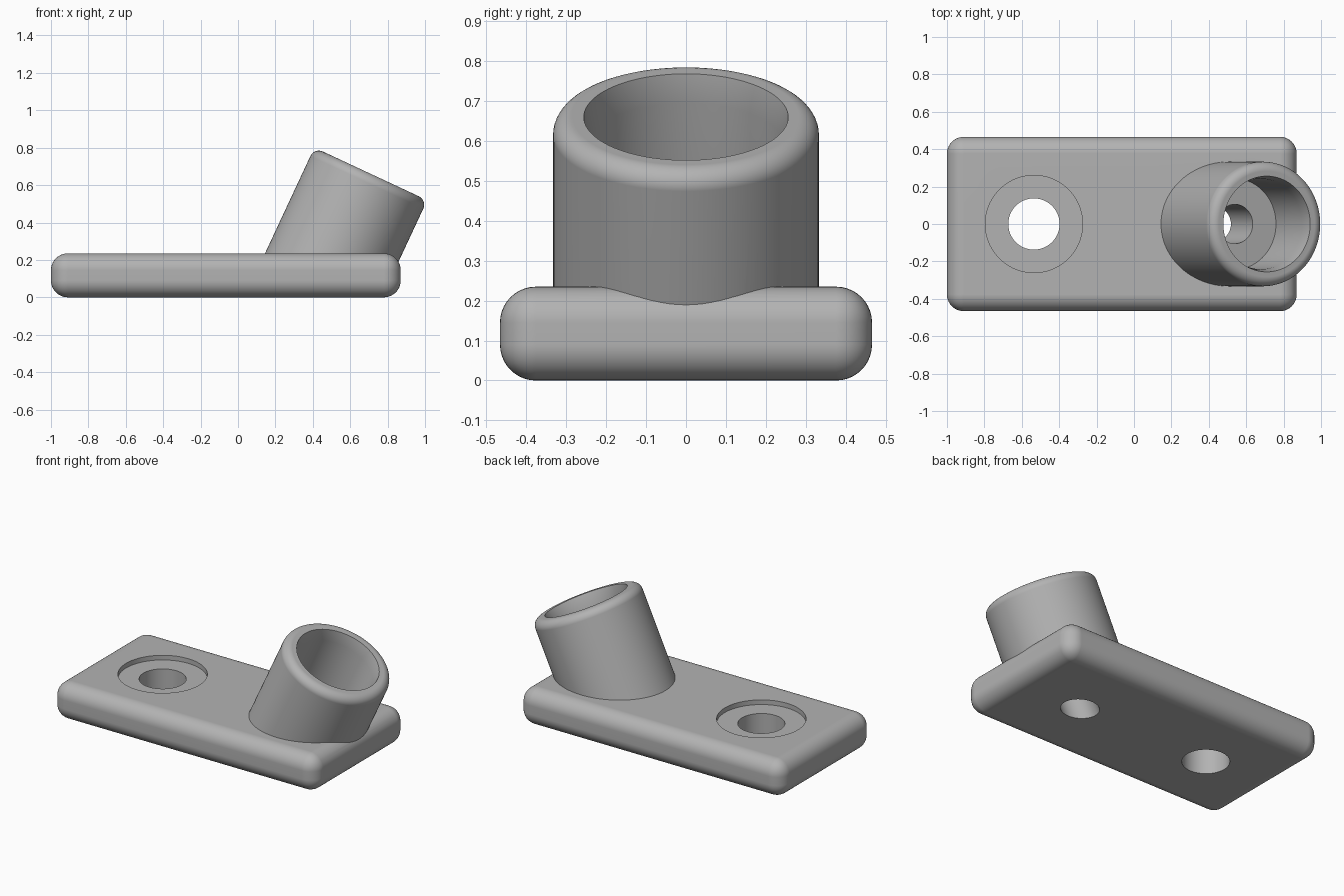
import bpy, bmesh
from math import cos, sin, pi, radians
from mathutils import Matrix, Vector

if "Cube" in bpy.data.objects:
    bpy.data.objects.remove(bpy.data.objects["Cube"])

TILT = radians(25)
RIM = Vector((0.71, 0, 0.66))              # centre of the socket mouth
AXIS = Vector((sin(TILT), 0, cos(TILT)))   # direction the socket points
TILTED = Matrix.Translation(RIM) @ Matrix.Rotation(TILT, 4, 'Y')

grey = bpy.data.materials.new("grey")
grey.use_nodes = True
grey.diffuse_color = (0.45, 0.45, 0.45, 1)
grey.node_tree.nodes["Principled BSDF"].inputs["Base Color"].default_value = grey.diffuse_color


def make_object(name, bm):
    bmesh.ops.recalc_face_normals(bm, faces=bm.faces)
    mesh = bpy.data.meshes.new(name)
    bm.to_mesh(mesh)
    bm.free()
    mesh.materials.append(grey)
    ob = bpy.data.objects.new(name, mesh)
    bpy.context.collection.objects.link(ob)
    return ob


def lathe(name, profile, matrix, floor=None, sides=96):
    """Closed solid turned from (radius, height) points, bottom to top."""
    bm = bmesh.new()
    rings = [[bm.verts.new(matrix @ Vector((r * cos(2 * pi * i / sides), r * sin(2 * pi * i / sides), z)))
              for i in range(sides)] for r, z in profile]
    if floor is not None:                  # slide the lowest ring along the axis to a level plane
        for v in rings[0]:
            v.co += AXIS * ((floor - v.co.z) / AXIS.z)
    for low, high in zip(rings, rings[1:]):
        for i in range(sides):
            j = (i + 1) % sides
            bm.faces.new((low[i], low[j], high[j], high[i]))
    bm.faces.new(rings[0][::-1])
    bm.faces.new(rings[-1])
    return make_object(name, bm)


def combine(target, other, operation):
    mod = target.modifiers.new("combine", 'BOOLEAN')
    mod.operation, mod.solver, mod.object = operation, 'EXACT', other
    bpy.context.view_layer.objects.active = target
    bpy.ops.object.modifier_apply(modifier=mod.name)
    bpy.data.objects.remove(other)


# Base plate with every edge rounded
bm = bmesh.new()
bmesh.ops.create_cube(bm, size=1)
bmesh.ops.scale(bm, vec=(1.87, 0.932, 0.235), verts=bm.verts)
bmesh.ops.translate(bm, vec=(-0.065, 0, 0.1175), verts=bm.verts)
bmesh.ops.bevel(bm, geom=bm.edges[:], offset=0.09, segments=10, profile=0.5, affect='EDGES')
bracket = make_object("mounting_bracket", bm)

# Tilted socket with a rounded outer lip
R, LIP = 0.333, 0.05
lip = [(R - LIP + LIP * cos(a), -LIP + LIP * sin(a)) for a in (pi / 2 * k / 8 for k in range(9))]
combine(bracket, lathe("socket", [(R, -0.5)] + lip, TILTED, floor=0.1), 'UNION')

# Socket bore with a slight flare at the mouth, and the drain hole below it
combine(bracket, lathe("bore", [(0.242, -0.403), (0.242, -0.075), (0.256, 0), (0.256, 0.1)], TILTED), 'DIFFERENCE')
combine(bracket, lathe("drain_hole", [(0.105, -1), (0.105, -0.3)], TILTED), 'DIFFERENCE')

# Screw hole with a shallow washer recess
AT_SCREW = Matrix.Translation((-0.535, 0, 0))
combine(bracket, lathe("screw_hole", [(0.137, -0.1), (0.137, 0.4)], AT_SCREW), 'DIFFERENCE')
combine(bracket, lathe("washer_recess", [(0.26, 0.205), (0.26, 0.4)], AT_SCREW), 'DIFFERENCE')

# Smooth curves, crisp cut edges, flat plate faces
bpy.ops.object.select_all(action='DESELECT')
bracket.select_set(True)
bpy.context.view_layer.objects.active = bracket
bpy.ops.object.shade_smooth_by_angle(angle=radians(30))
weighted = bracket.modifiers.new("weighted_normals", 'WEIGHTED_NORMAL')
weighted.keep_sharp = True
